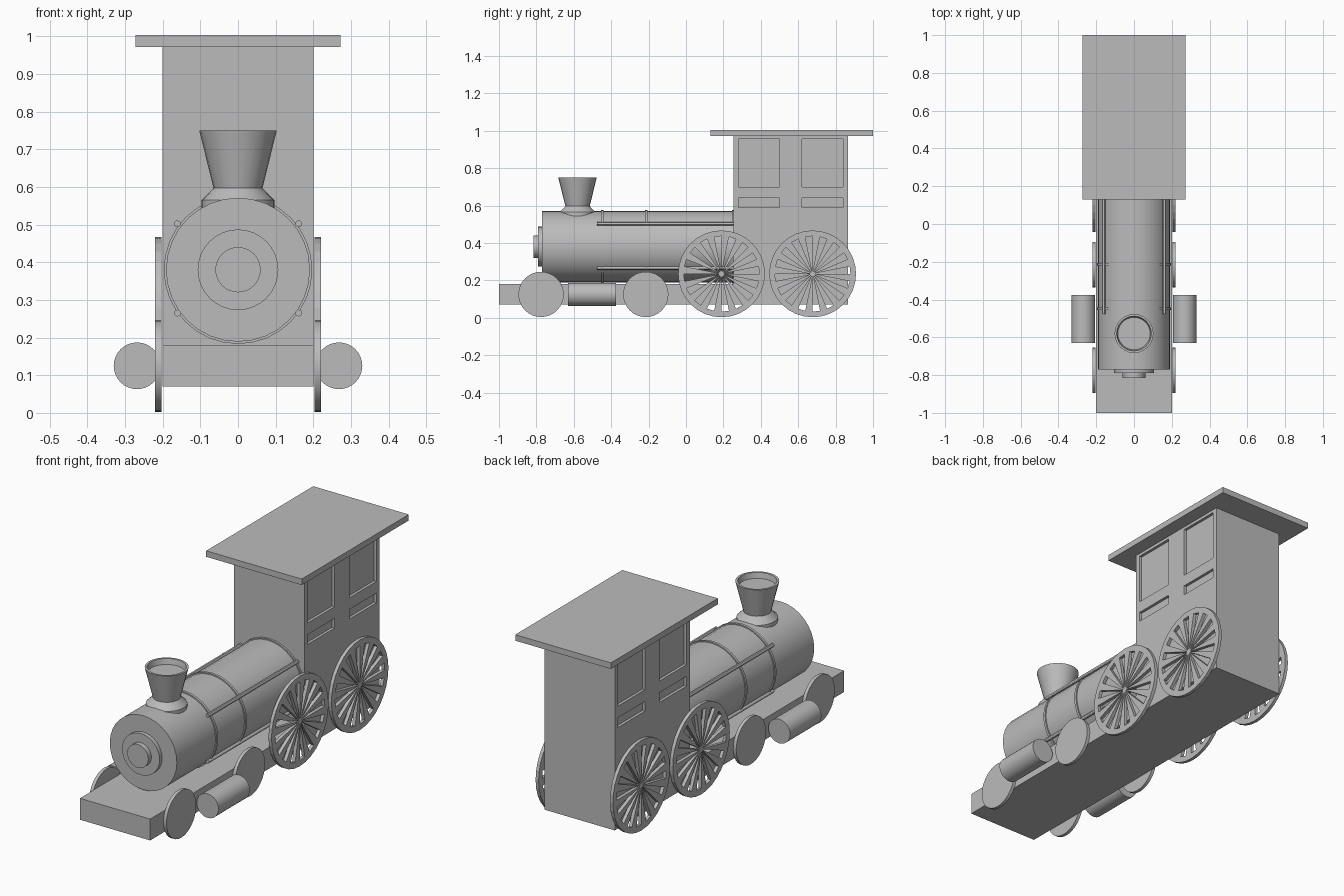
import bpy, bmesh, math
from mathutils import Matrix, Vector

if "Cube" in bpy.data.objects:
    bpy.data.objects.remove(bpy.data.objects["Cube"])

grey = bpy.data.materials.new("plain_grey")
grey.use_nodes = True
colour = (0.5, 0.5, 0.5, 1)
grey.diffuse_color = colour
grey.node_tree.nodes["Principled BSDF"].inputs["Base Color"].default_value = colour

ALONG_Y = Matrix.Rotation(math.radians(-90), 4, 'X')
ALONG_X = Matrix.Rotation(math.radians(90), 4, 'Y')


def finish(bm, name, smooth=False):
    bmesh.ops.recalc_face_normals(bm, faces=bm.faces)
    mesh = bpy.data.meshes.new(name)
    bm.to_mesh(mesh)
    bm.free()
    mesh.materials.append(grey)
    obj = bpy.data.objects.new(name, mesh)
    bpy.context.collection.objects.link(obj)
    if smooth:
        bpy.ops.object.select_all(action='DESELECT')
        obj.select_set(True)
        bpy.context.view_layer.objects.active = obj
        bpy.ops.object.shade_smooth_by_angle(angle=math.radians(30))
    return obj


def box_mesh(x, y, z):
    bm = bmesh.new()
    bmesh.ops.create_cube(bm, size=1)
    for v in bm.verts:
        v.co = [a + (c + 0.5) * (b - a) for c, (a, b) in zip(v.co, (x, y, z))]
    return bm


def lathe(name, profile, place, turn=Matrix(), sides=32, smooth=True):
    """Revolve (radius, height) points about an axis."""
    bm = bmesh.new()
    verts = [bm.verts.new((r, 0, h)) for r, h in profile]
    edges = [bm.edges.new(pair) for pair in zip(verts, verts[1:])]
    bmesh.ops.spin(bm, geom=verts + edges, cent=(0, 0, 0), axis=(0, 0, 1),
                   angle=math.tau, steps=sides)
    bmesh.ops.remove_doubles(bm, verts=bm.verts, dist=0.0001)
    bm.transform(Matrix.Translation(place) @ turn)
    return finish(bm, name, smooth)


def rod(name, radius, length, place, turn, sides=32):
    return lathe(name, [(0, 0), (radius, 0), (radius, length), (0, length)],
                 place, turn, sides)


# Chassis and roof
finish(box_mesh((-0.2, 0.2), (-1, 0.865), (0.07, 0.18)), "chassis")
finish(box_mesh((-0.272, 0.272), (0.13, 1), (0.972, 1.003)), "roof")

# Cab with recessed side windows and panels
cab = box_mesh((-0.2, 0.2), (0.255, 0.865), (0.18, 0.972))
bays = [(0.28, 0.5), (0.62, 0.84)]
rows = [(0.59, 0.64), (0.7, 0.957)]
for axis, spans in ((Vector((0, 1, 0)), bays), (Vector((0, 0, 1)), rows)):
    for cut in (c for span in spans for c in span):
        bmesh.ops.bisect_plane(cab, geom=cab.verts[:] + cab.edges[:] + cab.faces[:],
                               plane_co=axis * cut, plane_no=axis)


def inside(value, spans):
    return any(a < value < b for a, b in spans)


panes = [f for f in cab.faces if abs(f.normal.x) > 0.9
         and inside(f.calc_center_median().y, bays)
         and inside(f.calc_center_median().z, rows)]
bmesh.ops.inset_individual(cab, faces=panes, thickness=0.0005, depth=-0.014)
finish(cab, "cab")

# Boiler, front door, bands
boiler_z = 0.38
rod("boiler", 0.191, 1.03, (0, -0.77, boiler_z), ALONG_Y)
rod("boiler_door", 0.107, 0.03, (0, -0.79, boiler_z), ALONG_Y)
rod("door_cap", 0.06, 0.05, (0, -0.815, boiler_z), ALONG_Y)
for i, y in enumerate((-0.455, -0.22, 0.245)):
    rod(f"boiler_band_{i}", 0.197, 0.013, (0, y, boiler_z), ALONG_Y)

# Chimney with a flared collar and a sunken top
lathe("chimney", [(0, 0.53), (0.097, 0.53), (0.097, 0.565), (0.085, 0.576), (0.065, 0.597),
                  (0.103, 0.75), (0.092, 0.75), (0.086, 0.722), (0, 0.722)],
      (0, -0.58, 0), sides=24)


def spoked_wheel(name, place, radius=0.232, width=0.017, spokes=16):
    """Rim and wedge spokes, made by leaving out every other wedge."""
    bm = bmesh.new()
    n = spokes * 2
    rings = [[bm.verts.new((r * math.cos(math.tau * i / n), r * math.sin(math.tau * i / n), 0))
              for i in range(n)] for r in (radius, radius * 0.87, radius * 0.07)]
    for i in range(n):
        j = (i + 1) % n
        bm.faces.new((rings[0][i], rings[0][j], rings[1][j], rings[1][i]))
        if i % 2:
            bm.faces.new((rings[1][i], rings[1][j], rings[2][j], rings[2][i]))
    bm.faces.new(rings[2])
    solid = bmesh.ops.extrude_face_region(bm, geom=bm.faces[:], use_keep_orig=True)
    bmesh.ops.translate(bm, vec=(0, 0, width),
                        verts=[v for v in solid["geom"] if isinstance(v, bmesh.types.BMVert)])
    bm.transform(Matrix.Translation(place) @ ALONG_X)
    finish(bm, name)


# Parts repeated on both sides
for side, s in (("left", 1), ("right", -1)):
    wheel_x = 0.203 if s > 0 else -0.22
    for end, y in (("front", 0.19), ("rear", 0.677)):
        spoked_wheel(f"{side}_{end}_drive_wheel", (wheel_x, y, 0.235))
    for end, y in (("front", -0.775), ("rear", -0.215)):
        rod(f"{side}_{end}_small_wheel", 0.121, 0.017, (wheel_x, y, 0.125), ALONG_X)
    rod(f"{side}_cylinder", 0.062, 0.255, (s * 0.268, -0.63, 0.125), ALONG_Y)
    for level, z in (("upper", 0.502), ("lower", 0.265)):
        rod(f"{side}_{level}_handrail", 0.009, 0.735, (s * 0.161, -0.477, z), ALONG_Y, 12)
